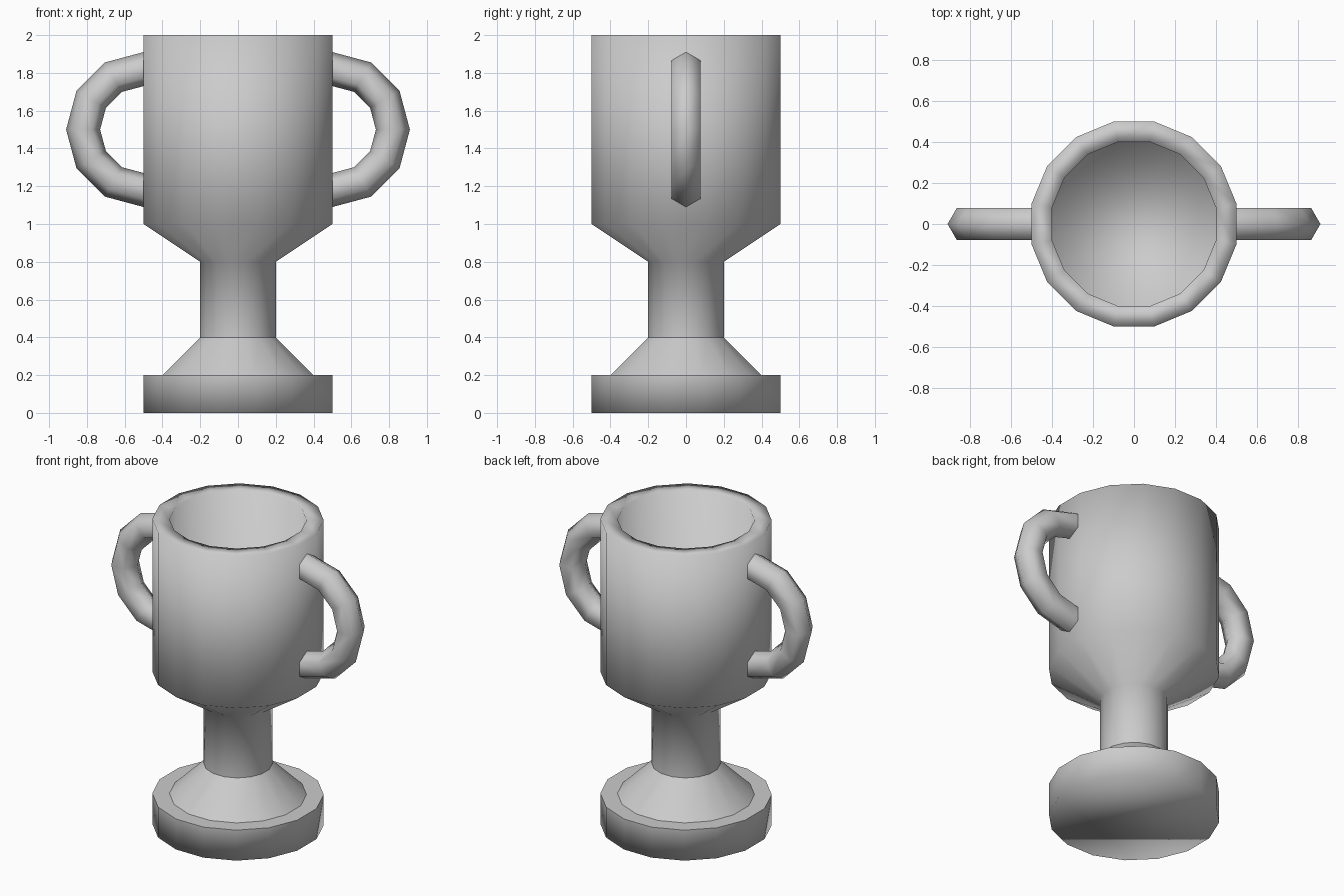
import bpy, bmesh
from math import cos, sin, pi

if "Cube" in bpy.data.objects:
    bpy.data.objects.remove(bpy.data.objects["Cube"])

SIDES = 16


def finish(bm, name):
    bmesh.ops.recalc_face_normals(bm, faces=bm.faces)
    for f in bm.faces:
        f.smooth = True
    mesh = bpy.data.meshes.new(name)
    bm.to_mesh(mesh)
    bm.free()
    ob = bpy.data.objects.new(name, mesh)
    bpy.context.collection.objects.link(ob)
    return ob


def bridge(bm, a, b):
    n = len(a)
    for i in range(n):
        j = (i + 1) % n
        bm.faces.new((a[i], a[j], b[j], b[i]))


# Trophy body: (flat-to-axis radius, height, crease ring)
profile = [
    (0.5, 0.0, False), (0.5, 0.2, True),      # base disc
    (0.4, 0.2, True), (0.2, 0.4, True),       # sloped foot
    (0.2, 0.8, False), (0.5, 1.0, False),     # stem and flare
    (0.5, 2.0, False), (0.4, 2.0, False),     # wall and rim
    (0.4, 1.1, False),                        # inside floor
]
bm = bmesh.new()
rings = []
for r, z, _ in profile:
    r /= cos(pi / SIDES)
    angles = [(i + 0.5) * 2 * pi / SIDES for i in range(SIDES)]
    rings.append([bm.verts.new((r * cos(a), r * sin(a), z)) for a in angles])
for a, b in zip(rings, rings[1:]):
    bridge(bm, a, b)
bm.faces.new(rings[0][::-1])
bm.faces.new(rings[-1])
for (_, _, crease), ring in zip(profile, rings):
    if crease:
        for i in range(SIDES):
            bm.edges.get((ring[i], ring[(i + 1) % SIDES])).smooth = False
finish(bm, "trophy_cup")

# Handles: half of a 12-segment ring with a hexagonal section, mirrored
bm = bmesh.new()
rings = []
for k in range(7):
    t = -pi / 2 + k * pi / 6
    ring = []
    for i in range(6):
        p = i * pi / 3
        d = 0.32 + 0.09 * cos(p)
        ring.append(bm.verts.new((0.5 + d * cos(t), 0.09 * sin(p), 1.5 + d * sin(t))))
    rings.append(ring)
for a, b in zip(rings, rings[1:]):
    bridge(bm, a, b)
handles = finish(bm, "handles")
# Make sure the open tube faces outward
mesh = handles.data
mid = max(mesh.polygons, key=lambda f: f.center.x)
if mid.normal.x < 0:
    mesh.flip_normals()
mirror = handles.modifiers.new("Mirror", 'MIRROR')
mirror.use_axis = (True, False, False)
mirror.use_mirror_merge = False
